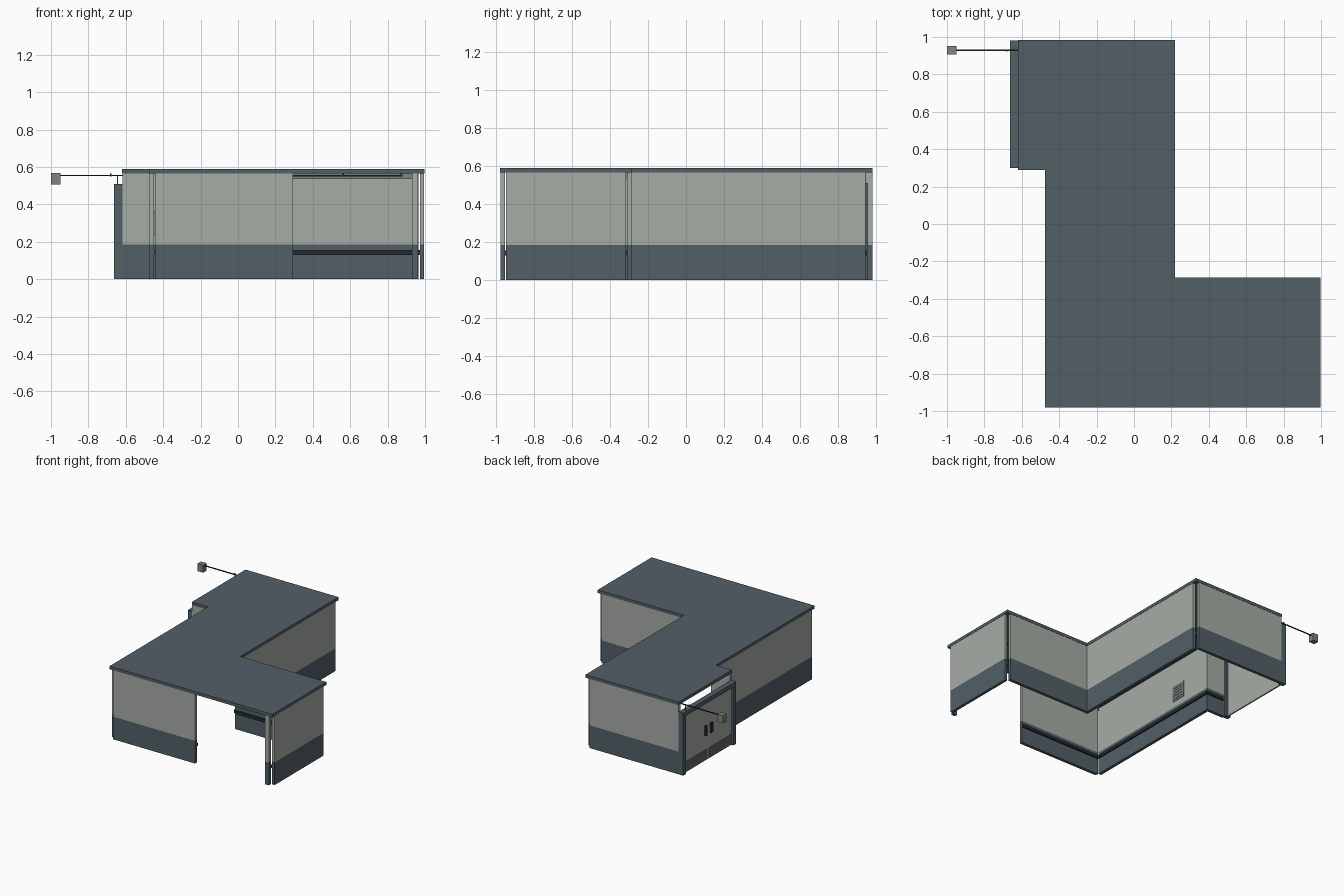
import bpy, bmesh
from mathutils import Vector

if "Cube" in bpy.data.objects:
    bpy.data.objects.remove(bpy.data.objects["Cube"])


def material(name, rgb):
    m = bpy.data.materials.new(name)
    m.diffuse_color = (*rgb, 1.0)
    m.use_nodes = True
    m.node_tree.nodes["Principled BSDF"].inputs["Base Color"].default_value = m.diffuse_color
    return m


SLATE = material("slate", (0.084, 0.115, 0.134))
BEIGE = material("pale grey", (0.385, 0.415, 0.375))
DARK = material("charcoal", (0.018, 0.025, 0.028))
GREY = material("mid grey", (0.205, 0.23, 0.22))
KICK = material("kick plate grey", (0.13, 0.13, 0.125))

BAND = 0.185   # top of the dark wall band
TOP = 0.565    # underside of the roof
T = 0.025      # wall thickness


def finish(bm, name, mats):
    bmesh.ops.recalc_face_normals(bm, faces=bm.faces)
    me = bpy.data.meshes.new(name)
    bm.to_mesh(me)
    bm.free()
    for m in mats:
        me.materials.append(m)
    ob = bpy.data.objects.new(name, me)
    bpy.context.collection.objects.link(ob)
    return ob


def box_mesh(x, y, z):
    bm = bmesh.new()
    bmesh.ops.create_cube(bm, size=1)
    for v in bm.verts:
        v.co = Vector([(r[0] + r[1]) / 2 + c * (r[1] - r[0])
                       for c, r in zip(v.co, (x, y, z))])
    return bm


def box(name, x, y, z, mat):
    return finish(box_mesh(x, y, z), name, [mat])


def wall(name, x, y):
    """Two-tone wall, split at the band height."""
    bm = box_mesh(x, y, (0, TOP))
    bmesh.ops.bisect_plane(bm, geom=bm.verts[:] + bm.edges[:] + bm.faces[:],
                           plane_co=(0, 0, BAND), plane_no=(0, 0, 1))
    for f in bm.faces:
        f.material_index = 1 if f.calc_center_median().z > BAND else 0
    return finish(bm, name, [SLATE, BEIGE])


# Roof slab, stepped outline
outline = [(-0.475, -0.98), (0.997, -0.98), (0.997, -0.285), (0.22, -0.285),
           (0.22, 0.983), (-0.62, 0.983), (-0.62, 0.29), (-0.475, 0.29)]
bm = bmesh.new()
face = bm.faces.new([bm.verts.new((x, y, TOP)) for x, y in outline])
ext = bmesh.ops.extrude_face_region(bm, geom=[face])
bmesh.ops.translate(bm, vec=(0, 0, 0.025),
                    verts=[g for g in ext["geom"] if isinstance(g, bmesh.types.BMVert)])
if not any(f.calc_center_median().z < TOP + 0.001 for f in bm.faces):
    bm.faces.new([v for v in bm.verts if v.co.z < TOP + 0.001])
finish(bm, "roof", [SLATE])

# Walls, with narrow open slots at the outer corners
wall("south_wall", (-0.445, 0.295), (-0.977, -0.977 + T))
wall("south_wall_stub", (0.93, 0.963), (-0.977, -0.977 + T))
wall("east_wall", (0.972, 0.995), (-0.947, -0.317))
wall("arm_north_wall", (0.195, 0.965), (-0.312, -0.287))
wall("main_east_wall", (0.193, 0.218), (-0.312, 0.946))
wall("north_wall", (-0.618, 0.186), (0.956, 0.981))
wall("west_wall", (-0.473, -0.448), (-0.947, 0.317))
wall("step_wall", (-0.618, -0.473), (0.292, 0.317))

# Inner bump rails along the walls
P = 0.012
rails = {
    "south": ((-0.445, 0.295), (-0.952, -0.952 + P)),
    "east": ((0.972 - P, 0.972), (-0.947, -0.33)),
    "arm_north": ((0.20, 0.93), (-0.312 - P, -0.312)),
    "main_east": ((0.193 - P, 0.193), (-0.312, 0.946)),
    "north": ((-0.60, 0.186), (0.956 - P, 0.956)),
    "west": ((-0.448, -0.448 + P), (-0.947, 0.317)),
    "step": ((-0.60, -0.448), (0.317, 0.317 + P)),
}
for key, (x, y) in rails.items():
    box(key + "_rail", x, y, (0.13, 0.155), DARK)

# Ceiling strip and pipe in the side arm
box("ceiling_strip", (0.22, 0.93), (-0.322, -0.312), (0.535, TOP), GREY)
box("ceiling_pipe", (0.0, 0.88), (-0.636, -0.628), (0.55, 0.558), DARK)
for x in (0.05, 0.56, 0.87):
    box("pipe_hanger", (x, x + 0.008), (-0.636, -0.628), (0.555, TOP), DARK)

# Wall vent with slats
box("vent_plate", (-0.448, -0.443), (-0.08, 0.05), (0.235, 0.365), GREY)
for i in range(5):
    z = 0.252 + i * 0.022
    box("vent_slat", (-0.443, -0.441), (-0.068, 0.038), (z, z + 0.008), KICK)

# Door frame
FX = (-0.662, -0.618)
box("door_jamb_south", FX, (0.30, 0.335), (0, 0.51), SLATE)
box("door_jamb_north", FX, (0.945, 0.981), (0, 0.51), SLATE)
box("door_header", FX, (0.335, 0.945), (0.475, 0.51), SLATE)

# Double doors, mirrored about the centre line
MID = 0.64
for side, s in (("south", -1), ("north", 1)):
    def span(a, b):
        return tuple(sorted((MID + s * a, MID + s * b)))
    box("door_leaf_" + side, (-0.647, -0.635), span(0.002, 0.305), (0.004, 0.475), BEIGE)
    box("kick_plate_" + side, (-0.650, -0.647), span(0.012, 0.295), (0.01, 0.09), KICK)
    box("handle_" + side, (-0.662, -0.647), span(0.025, 0.047), (0.21, 0.29), DARK)

# Outdoor box on a rod
box("rod", (-0.95, -0.56), (0.925, 0.932), (0.551, 0.558), DARK)
box("rod_collar", (-0.684, -0.676), (0.923, 0.934), (0.549, TOP), DARK)
box("rod_support", (-0.648, -0.642), (0.925, 0.932), (0.51, 0.553), GREY)
box("hanging_box", (-1.0, -0.95), (0.907, 0.951), (0.505, 0.567), GREY)
